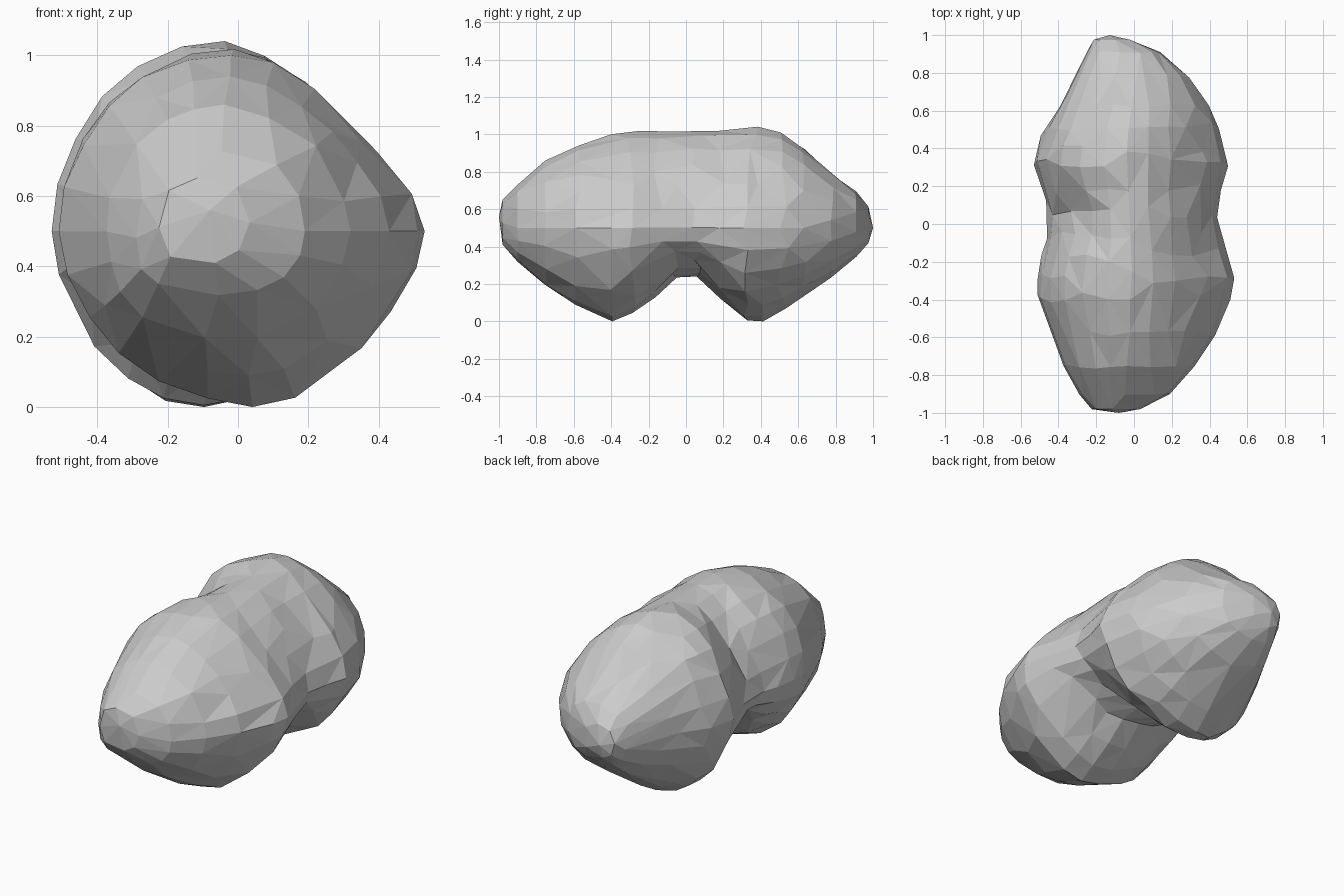
import bpy, bmesh, random
from math import exp
from mathutils import Vector

if "Cube" in bpy.data.objects:
    bpy.data.objects.remove(bpy.data.objects["Cube"])

random.seed(4)
STEPS = 3  # points per eighth of a cross-section

# Stations along y: y, left x, right x, bottom z, top z
STATIONS = [
    (-0.98, -0.22, 0.03, 0.41, 0.65),
    (-0.90, -0.29, 0.19, 0.32, 0.73),
    (-0.75, -0.37, 0.32, 0.19, 0.86),
    (-0.58, -0.44, 0.43, 0.09, 0.94),
    (-0.39, -0.51, 0.51, 0.00, 1.00),
    (-0.29, -0.51, 0.53, 0.045, 1.015),
    (-0.18, -0.49, 0.50, 0.13, 1.02),
    (-0.06, -0.46, 0.46, 0.235, 1.015),
    (0.06, -0.46, 0.44, 0.24, 1.015),
    (0.18, -0.485, 0.46, 0.12, 1.02),
    (0.32, -0.53, 0.50, 0.005, 1.04),
    (0.40, -0.51, 0.475, 0.00, 1.035),
    (0.50, -0.47, 0.45, 0.05, 1.01),
    (0.63, -0.39, 0.395, 0.13, 0.93),
    (0.78, -0.32, 0.29, 0.235, 0.79),
    (0.91, -0.25, 0.14, 0.345, 0.695),
    (0.975, -0.21, -0.01, 0.42, 0.61),
]
TIPS = [(-0.08, -1.0, 0.56), (-0.13, 1.0, 0.50)]


def ring_points(y, left, right, bottom, top):
    """Smooth closed curve through the four extremes and four diagonals."""
    neck = exp(-((y - 0.04) / 0.13) ** 2)
    end = min(1, abs(y) / 0.9) ** 3
    back = y > 0
    middle = 0.50 if abs(y) < 0.95 else (bottom + top) / 2
    width = right - left
    upper = Vector((left + 0.48 * width, middle))
    lower = Vector((left + (0.42 if back else 0.54) * width, middle))

    def diagonal(centre, x, z, amount):
        return centre.lerp(Vector((x, z)), amount)

    keys = [
        Vector((right, middle)),
        diagonal(upper, right, top, 0.60 + 0.06 * neck + 0.16 * end),
        Vector((upper.x, top)),
        diagonal(upper, left, top, 0.71 - 0.09 * neck + 0.03 * end),
        Vector((left, middle)),
        diagonal(lower, left, bottom, 0.68 - 0.05 * neck + (0.06 if back else 0.14) * end),
        Vector((lower.x, bottom)),
        diagonal(lower, right, bottom, (0.67 if back else 0.65) + 0.07 * end),
    ]
    centre = Vector(((left + right) / 2, middle))
    points = []
    for k in range(8):
        p0, p1, p2, p3 = (keys[(k + o) % 8] for o in (-1, 0, 1, 2))
        for s in range(STEPS):
            t = s / STEPS
            p = 0.5 * (2 * p1 + (p2 - p0) * t + (2 * p0 - 5 * p1 + 4 * p2 - p3) * t * t
                       + (3 * p1 - p0 - 3 * p2 + p3) * t ** 3)
            # slight roughness makes the facets irregular
            if s or k % 2:
                p = centre + (p - centre) * random.uniform(0.988, 1.012)
            points.append((p.x, y + random.uniform(-0.02, 0.02) * (1 - end), p.y))
    return points


# Two-lobed rock body, lofted through the stations
bm = bmesh.new()
rings = [[bm.verts.new(p) for p in ring_points(*s)] for s in STATIONS]
count = 8 * STEPS
for k, (a, b) in enumerate(zip(rings, rings[1:])):
    for i in range(count):
        j = (i + 1) % count
        if (i + k) % 2:
            bm.faces.new((a[i], a[j], b[j]))
            bm.faces.new((a[i], b[j], b[i]))
        else:
            bm.faces.new((a[i], a[j], b[i]))
            bm.faces.new((a[j], b[j], b[i]))

# Rounded ends
for tip, ring in zip(TIPS, (rings[0], rings[-1])):
    v = bm.verts.new(tip)
    for i in range(count):
        bm.faces.new((v, ring[i], ring[(i + 1) % count]))

bmesh.ops.recalc_face_normals(bm, faces=bm.faces)
mesh = bpy.data.meshes.new("two_lobed_rock")
bm.to_mesh(mesh)
bm.free()
rock = bpy.data.objects.new("two_lobed_rock", mesh)
bpy.context.collection.objects.link(rock)

# Collapse to larger, uneven flat facets
decimate = rock.modifiers.new("facets", "DECIMATE")
decimate.ratio = 0.62
